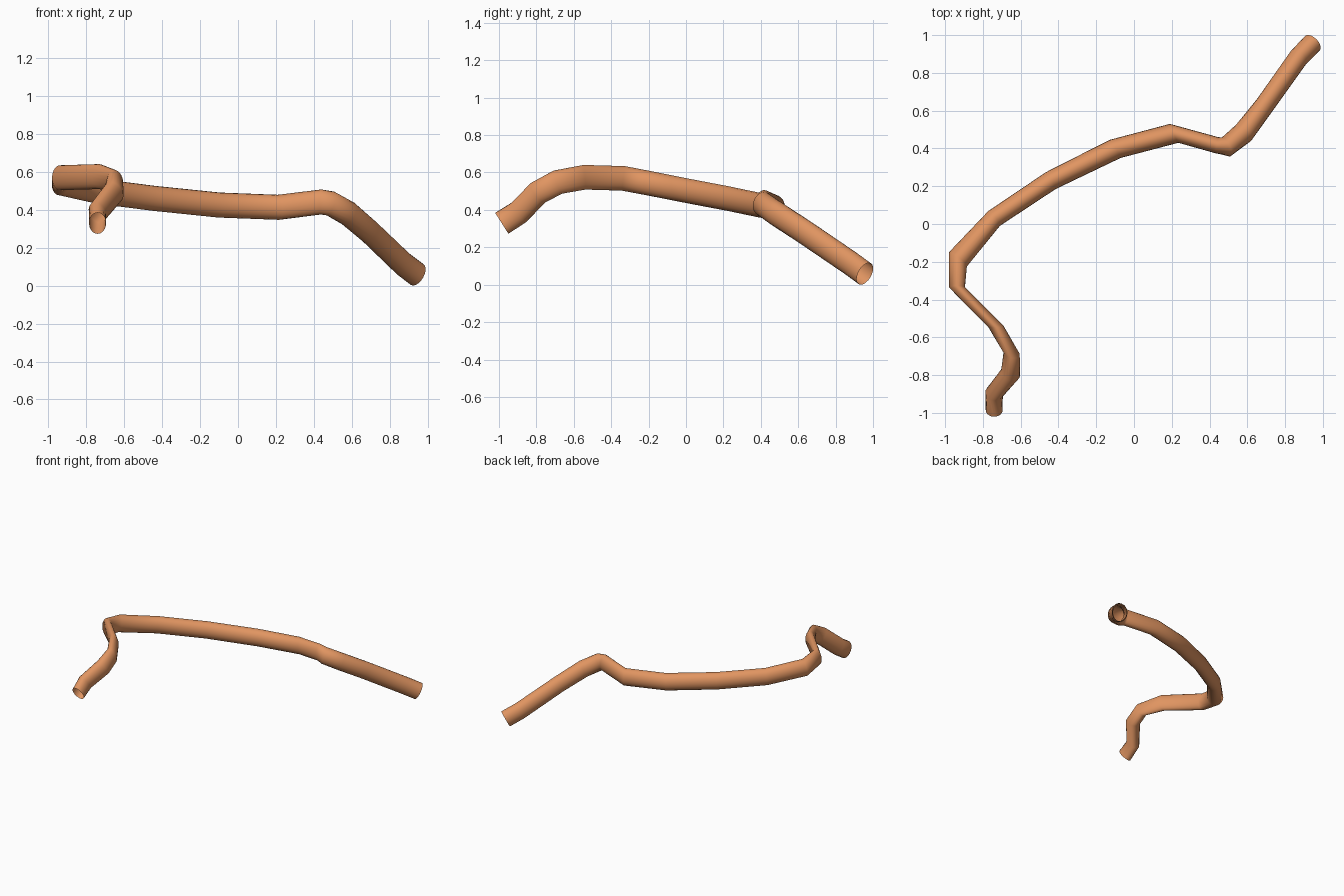
import bpy, bmesh, math
from mathutils import Vector

if "Cube" in bpy.data.objects:
    bpy.data.objects.remove(bpy.data.objects["Cube"])

# Path stations: left edge x,y / right edge x,y / centre height
STATIONS = [
    (-0.785, -0.985, -0.695, -0.985, 0.336),
    (-0.785, -0.88, -0.695, -0.91, 0.393),
    (-0.70, -0.765, -0.607, -0.815, 0.50),
    (-0.69, -0.675, -0.605, -0.695, 0.556),
    (-0.772, -0.545, -0.69, -0.54, 0.582),
    (-0.98, -0.335, -0.895, -0.335, 0.576),
    (-0.98, -0.15, -0.885, -0.225, 0.548),
    (-0.77, 0.07, -0.71, -0.01, 0.505),
    (-0.465, 0.275, -0.415, 0.185, 0.467),
    (-0.13, 0.445, -0.07, 0.35, 0.432),
    (0.19, 0.53, 0.235, 0.43, 0.42),
    (0.445, 0.46, 0.43, 0.375, 0.448),
    (0.465, 0.458, 0.51, 0.358, 0.44),
    (0.54, 0.525, 0.62, 0.44, 0.388),
    (0.65, 0.66, 0.735, 0.60, 0.292),
    (0.83, 0.915, 0.91, 0.845, 0.122),
    (0.905, 0.995, 0.983, 0.918, 0.066),
]
SIDES = 20
HALF_HEIGHT = 0.066

centres = [Vector(((a + c) / 2, (b + d) / 2, z)) for a, b, c, d, z in STATIONS]
halves = [Vector(((c - a) / 2, (d - b) / 2, 0)) for a, b, c, d, z in STATIONS]

# Open tube swept through elliptical rings
bm = bmesh.new()
rings = []
last = len(centres) - 1
for i, (p, h) in enumerate(zip(centres, halves)):
    t = Vector()
    if i > 0:
        t += (p - centres[i - 1]).normalized()
    if i < last:
        t += (centres[i + 1] - p).normalized()
    v = h.cross(t).normalized() * HALF_HEIGHT
    rings.append([bm.verts.new(p + h * math.cos(k * math.tau / SIDES)
                               + v * math.sin(k * math.tau / SIDES))
                  for k in range(SIDES)])
for r, s in zip(rings, rings[1:]):
    for k in range(SIDES):
        n = (k + 1) % SIDES
        bm.faces.new((r[k], r[n], s[n], s[k])).smooth = True
bmesh.ops.recalc_face_normals(bm, faces=bm.faces)

# Rest the lowest point on the ground
low = min(v.co.z for v in bm.verts)
bmesh.ops.translate(bm, verts=bm.verts, vec=(0, 0, -low))

mesh = bpy.data.meshes.new("bent_pipe")
bm.to_mesh(mesh)
bm.free()
pipe = bpy.data.objects.new("bent_pipe", mesh)
bpy.context.collection.objects.link(pipe)

# Copper colour
mat = bpy.data.materials.new("copper")
mat.diffuse_color = (0.75, 0.30, 0.12, 1)
mat.use_nodes = True
mat.node_tree.nodes["Principled BSDF"].inputs["Base Color"].default_value = mat.diffuse_color
mesh.materials.append(mat)
